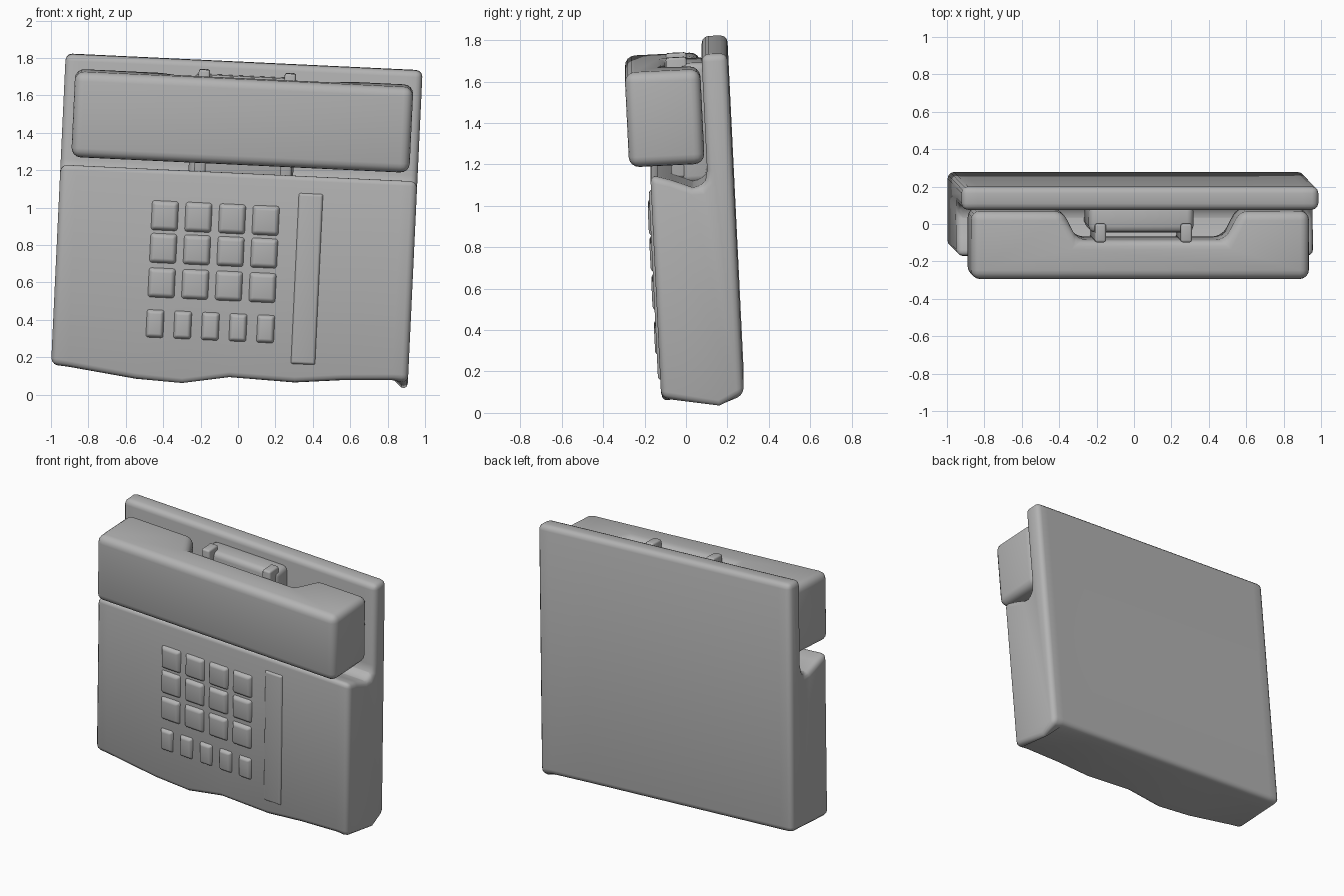
import bpy, bmesh, math
from mathutils import Matrix

if "Cube" in bpy.data.objects:
    bpy.data.objects.remove(bpy.data.objects["Cube"])

grey = bpy.data.materials.new("plain grey")
grey.use_nodes = True
colour = (0.45, 0.45, 0.45, 1)
grey.diffuse_color = colour
grey.node_tree.nodes["Principled BSDF"].inputs["Base Color"].default_value = colour

# The whole telephone leans slightly sideways and forwards
LEAN = (Matrix.Translation((-0.045, 0.08, 0.125))
        @ Matrix.Rotation(math.radians(2.7), 4, 'Y')
        @ Matrix.Rotation(math.radians(2.8), 4, 'X'))


def finish(name, bm, bevel=0.0, segments=3, limit=35):
    """Round the sharp edges, place and smooth shade a part."""
    bmesh.ops.recalc_face_normals(bm, faces=bm.faces)
    if bevel:
        edges = [e for e in bm.edges
                 if e.calc_face_angle(0) > math.radians(limit)]
        bmesh.ops.bevel(bm, geom=edges, offset=bevel, segments=segments,
                        profile=0.5, affect='EDGES', clamp_overlap=True)
    mesh = bpy.data.meshes.new(name)
    bm.to_mesh(mesh)
    bm.free()
    mesh.materials.append(grey)
    ob = bpy.data.objects.new(name, mesh)
    bpy.context.collection.objects.link(ob)
    ob.matrix_world = LEAN
    bpy.ops.object.select_all(action='DESELECT')
    ob.select_set(True)
    bpy.context.view_layer.objects.active = ob
    bpy.ops.object.shade_smooth_by_angle(angle=math.radians(40))
    return ob


def box(name, x0, x1, y0, y1, z0, z1, bevel, taper=0.0):
    """Rounded box; taper pulls in the front face."""
    bm = bmesh.new()
    bmesh.ops.create_cube(bm, size=1)
    for v in bm.verts:
        front = v.co.y < 0
        t = taper if front else 0
        v.co = (x0 + t if v.co.x < 0 else x1 - t,
                y0 if front else y1,
                z0 + t if v.co.z < 0 else z1 - t)
    return finish(name, bm, bevel)


def loft(rings):
    """Skin a list of matching rings and cap both ends."""
    bm = bmesh.new()
    loops = [[bm.verts.new(p) for p in ring] for ring in rings]
    for a, b in zip(loops, loops[1:]):
        for i in range(len(a)):
            j = (i + 1) % len(a)
            bm.faces.new((a[i], a[j], b[j], b[i]))
    bm.faces.new(loops[0])
    bm.faces.new(loops[-1][::-1])
    return bm


# Body: stepped side profile, with a sagging lower front lip
stations = [(-0.955, 0), (-0.87, 0.01), (-0.5, 0.06), (-0.25, 0.075),
            (0, 0.03), (0.35, 0.04), (0.6, 0.015), (0.87, 0), (0.955, 0)]
rings = []
for x, sag in stations:
    corner = 0.06 if x > 0.9 else 0
    profile = [(-0.2, -sag), (-0.2, 1.08), (-0.1, 1.05), (0, 1.01),
               (0.04, 1.01), (0.065, 1.04), (0.075, 1.09), (0.075, 1.65),
               (0.2, 1.65), (0.2, 0), (0.08, -corner)]
    rings.append([(x, y, z) for y, z in profile])
finish("body", loft(rings), 0.035, 3, 42)

# Handset: bar with a hand recess in the back
outline = [(-0.9, -0.3), (0.91, -0.3), (0.91, 0.065), (0.54, 0.065),
           (0.46, -0.09), (-0.33, -0.09), (-0.41, 0.065), (-0.9, 0.065)]
finish("handset", loft([[(x, y, z) for x, y in outline]
                        for z in (1.118, 1.577)]), 0.05, 4)

# Cradle block behind the handset, with two upright posts
box("cradle", -0.27, 0.29, -0.05, 0.1, 1.0, 1.58, 0.035)
for side, x in (("right", -0.21), ("left", 0.25)):
    box(side + "_cradle_post", x - 0.03, x + 0.03, -0.1, 0, 1.03, 1.61, 0.012)

# Keypad: three rows of square keys
for r, z in enumerate((0.825, 0.65, 0.465)):
    for c in range(4):
        x = -0.385 + 0.18 * c
        box(f"key_{r + 1}_{c + 1}", x - 0.077, x + 0.077, -0.222, -0.19,
            z - 0.085, z + 0.085, 0.012, 0.02)

# Lower row of narrow keys
for c in range(5):
    x = -0.41 + 0.148 * c
    box(f"function_key_{c + 1}", x - 0.052, x + 0.052, -0.22, -0.19,
        0.165, 0.325, 0.01, 0.018)

# Long index strip beside the keypad
box("index_strip", 0.32, 0.46, -0.212, -0.19, 0.06, 0.985, 0.008, 0.012)
